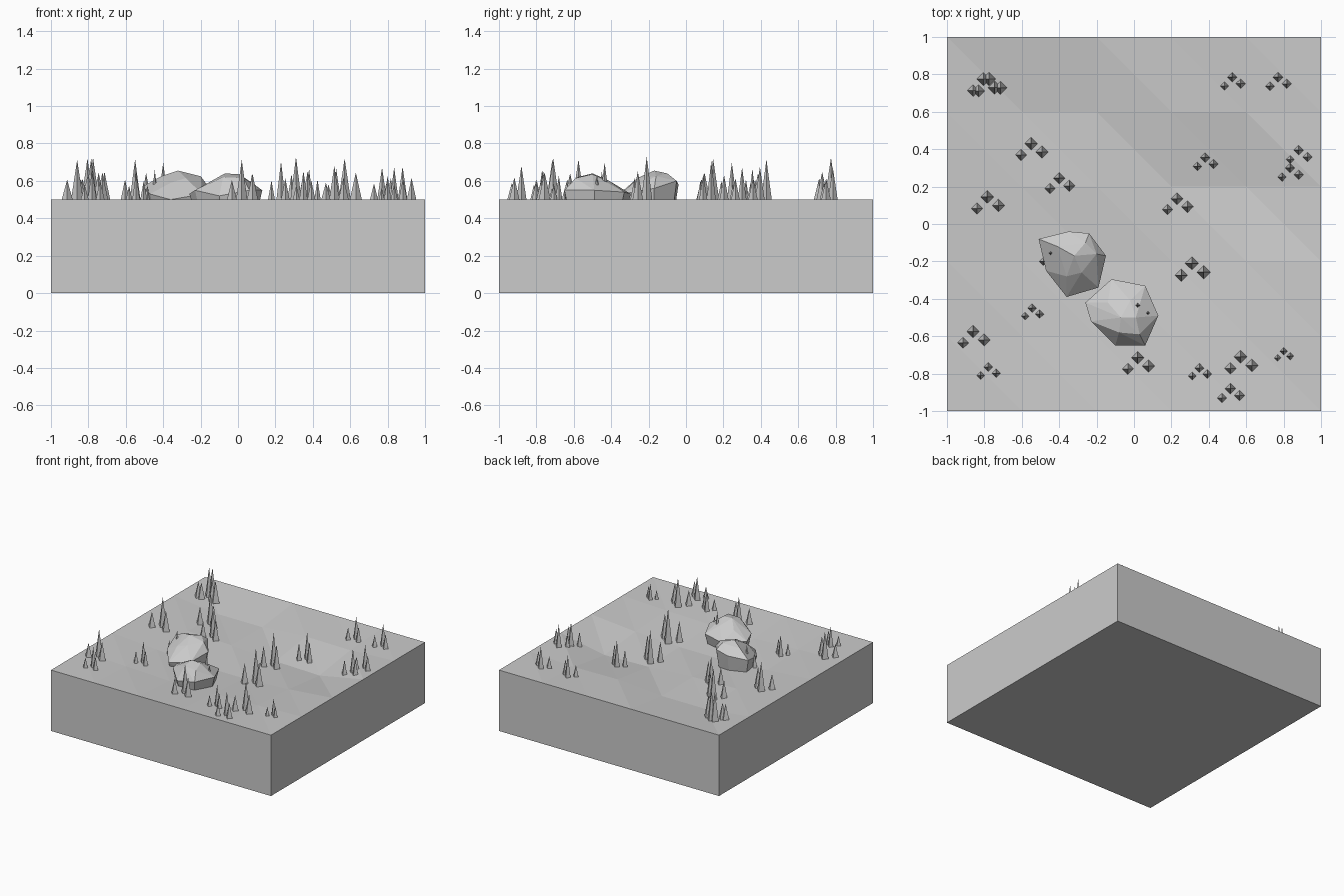
import bpy, bmesh, math
from mathutils import Vector

if "Cube" in bpy.data.objects:
    bpy.data.objects.remove(bpy.data.objects["Cube"])

grey = bpy.data.materials.new("light grey")
grey.diffuse_color = (0.6, 0.6, 0.6, 1)
grey.use_nodes = True
grey.node_tree.nodes["Principled BSDF"].inputs["Base Color"].default_value = grey.diffuse_color


def finish(name, bm):
    bmesh.ops.recalc_face_normals(bm, faces=bm.faces[:])
    me = bpy.data.meshes.new(name)
    bm.to_mesh(me)
    bm.free()
    me.materials.append(grey)
    ob = bpy.data.objects.new(name, me)
    bpy.context.collection.objects.link(ob)
    return ob


# Ground heights on a 6 x 6 grid: flat rim, shallow hollow inside (rows run from -y to +y)
E = 0.5
H = [[E] * 6,
     [E, .485, .47, .475, .485, E],
     [E, .47, .445, .445, .465, E],
     [E, .47, .46, .435, .425, E],
     [E, .455, .455, .485, .48, E],
     [E] * 6]


def ground(x, y):
    u, v = (x + 1) / .4, (y + 1) / .4
    i, j = min(int(u), 4), min(int(v), 4)
    u, v = u - i, v - j
    return ((H[j][i] * (1 - u) + H[j][i + 1] * u) * (1 - v)
            + (H[j + 1][i] * (1 - u) + H[j + 1][i + 1] * u) * v)


# Ground block: triangulated top, skirt walls, flat base
bm = bmesh.new()
g = [[bm.verts.new((-1 + .4 * i, -1 + .4 * j, H[j][i])) for i in range(6)] for j in range(6)]
for j in range(5):
    for i in range(5):
        a, b, c, d = g[j][i], g[j][i + 1], g[j + 1][i + 1], g[j + 1][i]
        bm.faces.new((a, b, d))
        bm.faces.new((b, c, d))
rim = ([g[0][i] for i in range(5)] + [g[j][5] for j in range(5)]
       + [g[5][i] for i in range(5, 0, -1)] + [g[j][0] for j in range(5, 0, -1)])
low = [bm.verts.new((v.co.x, v.co.y, 0)) for v in rim]
for k in range(20):
    n = (k + 1) % 20
    bm.faces.new((rim[k], low[k], low[n], rim[n]))
bm.faces.new(low)
finish("ground_block", bm)

# Rocks: faceted hulls around a few corner points, with a narrower buried foot
rocks = {
    "rock_back": [(-.51, -.08, .57), (-.35, -.04, .58), (-.24, -.05, .60), (-.15, -.17, .56),
                  (-.19, -.34, .53), (-.36, -.39, .50), (-.47, -.25, .53), (-.41, -.12, .625),
                  (-.32, -.17, .655), (-.20, -.16, .625), (-.28, -.26, .615), (-.36, -.28, .59),
                  (-.26, -.10, .64)],
    "rock_front": [(-.26, -.42, .53), (-.12, -.295, .53), (.06, -.33, .54), (.13, -.49, .55),
                   (.06, -.65, .55), (-.10, -.65, .52), (-.23, -.52, .55), (-.14, -.42, .59),
                   (-.07, -.50, .64), (.01, -.50, .635), (.03, -.59, .615), (-.08, -.58, .62),
                   (-.02, -.41, .60)],
}
for name, pts in rocks.items():
    bm = bmesh.new()
    c = sum((Vector(p) for p in pts), Vector()) / len(pts)
    for p in pts:
        bm.verts.new(p)
    for x, y, z in pts[:7]:
        bm.verts.new((c.x + (x - c.x) * .82, c.y + (y - c.y) * .82, .41))
    res = bmesh.ops.convex_hull(bm, input=bm.verts[:])
    bmesh.ops.delete(bm, geom=[v for v in res["geom_interior"] + res["geom_unused"]
                               if isinstance(v, bmesh.types.BMVert)], context='VERTS')
    finish(name, bm)

# Grass tufts: three four-sided spikes each (x, y of the tallest spike, scale)
tufts = [(-.805, .775, 1), (-.775, .775, 1.02), (-.55, .43, .98), (-.40, .245, .9),
         (-.785, .145, 1), (.525, .785, .75), (.77, .785, .78), (.38, .355, .75),
         (.88, .395, .8), (.835, .30, .78), (.23, .135, .93), (.31, -.21, 1.04),
         (.57, -.71, 1), (.515, -.88, .82), (.35, -.77, .7), (.80, -.68, .58),
         (.02, -.715, .96), (-.78, -.765, .72), (-.86, -.575, .97), (-.545, -.45, .68),
         (-.445, -.155, .72), (.02, -.435, .9)]
spikes = [(0, 0, .035, .22), (-.055, -.062, .032, .11), (.06, -.046, .035, .145)]
for n, (x, y, s) in enumerate(tufts):
    bm = bmesh.new()
    for dx, dy, r, h in spikes:
        px, py = x + dx * s, y + dy * s
        base = ground(px, py) - .004
        ring = [bm.verts.new((px + r * s * math.cos(k * math.pi / 2),
                              py + r * s * math.sin(k * math.pi / 2), base)) for k in range(4)]
        tip = bm.verts.new((px, py, .5 + h * s))
        for k in range(4):
            bm.faces.new((ring[k], ring[(k + 1) % 4], tip))
        bm.faces.new(ring[::-1])
    finish(f"grass_tuft_{n + 1}", bm)
